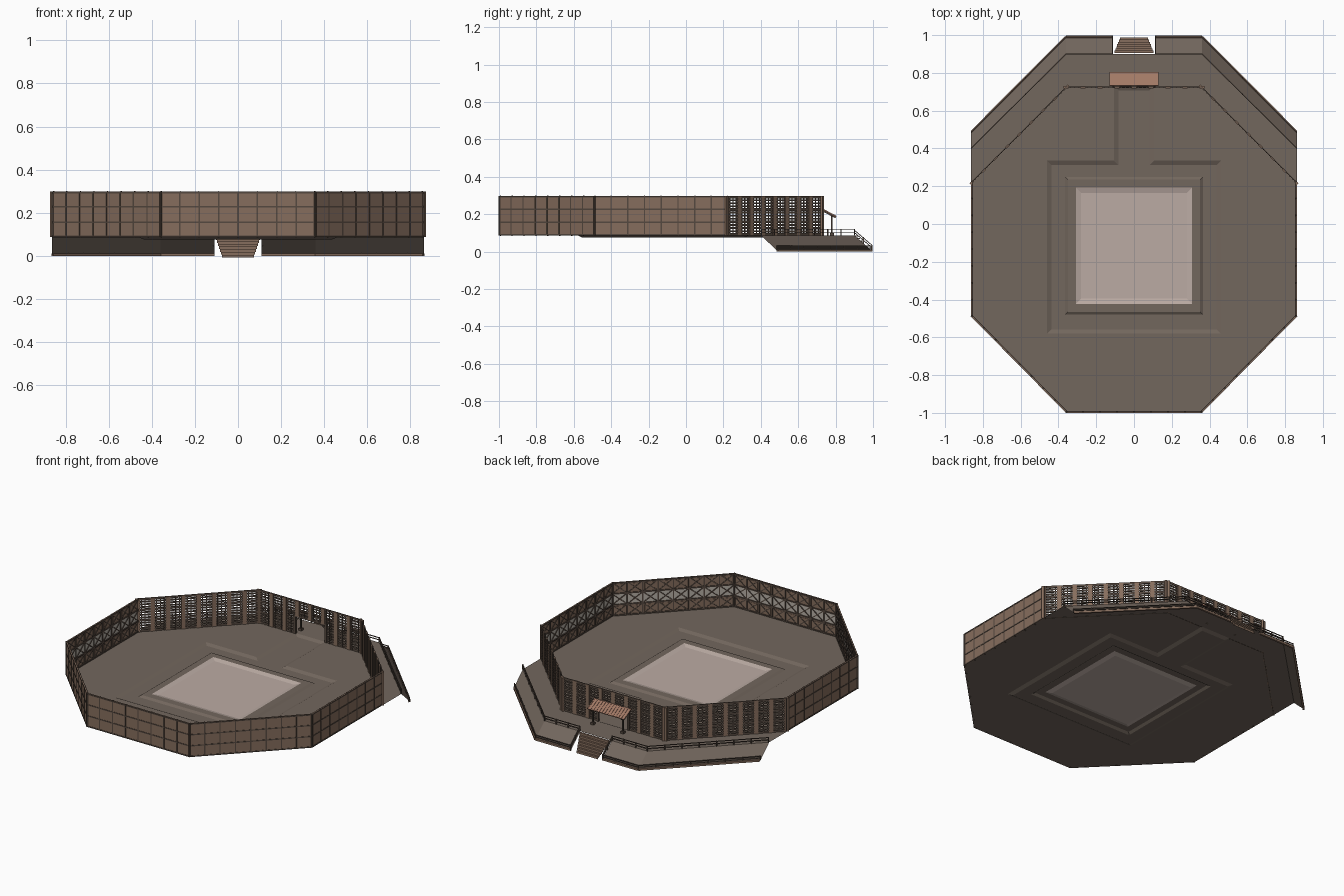
import bpy, bmesh
from mathutils import Vector, Matrix

if "Cube" in bpy.data.objects:
    bpy.data.objects.remove(bpy.data.objects["Cube"])

def mat(name, c):
    m = bpy.data.materials.new(name)
    m.diffuse_color = (*c, 1)
    m.use_nodes = True
    m.node_tree.nodes["Principled BSDF"].inputs["Base Color"].default_value = m.diffuse_color
    return m

STONE = mat("stone", (0.17, 0.135, 0.11))
WOOD = mat("wood", (0.24, 0.155, 0.11))
DARK = mat("dark_wood", (0.09, 0.065, 0.05))
MATS = mat("arena_mat", (0.50, 0.41, 0.37))
PALE = mat("paper", (0.48, 0.44, 0.39))
TILE = mat("roof_tile", (0.36, 0.19, 0.13))

def finish(name, bm, m):
    me = bpy.data.meshes.new(name)
    bm.to_mesh(me)
    bm.free()
    me.materials.append(m)
    ob = bpy.data.objects.new(name, me)
    bpy.context.collection.objects.link(ob)
    return ob

def beam(bm, a, b, w, h, up=(0, 0, 1)):
    """Box from a to b, w wide across, h tall along up."""
    a, b = Vector(a), Vector(b)
    x = (b - a).normalized()
    y = Vector(up).cross(x).normalized()
    z = x.cross(y)
    r = Matrix((x, y, z)).transposed().to_4x4()
    s = Matrix.Diagonal(((b - a).length, w, h, 1))
    bmesh.ops.create_cube(bm, size=1, matrix=Matrix.Translation((a + b) / 2) @ r @ s)

Z = 0.087        # floor level
LOW = 0.077      # trench level
TOP = 0.298      # wall top
OCT = [(-.36, -1), (.36, -1), (.863, -.49), (.863, .225), (.36, .73), (-.36, .73), (-.863, .225), (-.863, -.49)]

# ---- Floor: one sheet with a keyhole trench, raised ring and sunken mat
def loop(bm, pts, z):
    vs = [bm.verts.new((x, y, z)) for x, y in pts]
    es = [bm.edges.new((vs[i], vs[(i + 1) % len(vs)])) for i in range(len(vs))]
    return vs, es

def band(bm, a, b):
    n = len(a)
    for i in range(n):
        bm.faces.new((a[i], a[(i + 1) % n], b[(i + 1) % n], b[i]))

def keyhole(d):
    x, n = .46 - d, .105 - d
    return [(-x, -.58 + d), (x, -.58 + d), (x, .335 - d), (n, .335 - d), (n, .73 - d),
            (-n, .73 - d), (-n, .335 - d), (-x, .335 - d)]

def square(h):
    return [(-h, -.115 - h), (h, -.115 - h), (h, -.115 + h), (-h, -.115 + h)]

DECK = [(-.863, .40), (-.36, .90), (.36, .90), (.863, .40)]
FOOT = [(-.863, .485), (-.36, .99), (.36, .99), (.863, .485)]
bm = bmesh.new()
outer = loop(bm, OCT[:3] + DECK[::-1] + [OCT[7]], Z)
k0, k1 = loop(bm, keyhole(0), Z), loop(bm, keyhole(.022), LOW)
s0, s1, s2 = loop(bm, square(.365), LOW), loop(bm, square(.35), Z), loop(bm, square(.308), Z)
s3 = loop(bm, square(.28), LOW + .002)
bmesh.ops.triangle_fill(bm, use_beauty=True, edges=outer[1] + k0[1], normal=(0, 0, 1))
bmesh.ops.triangle_fill(bm, use_beauty=True, edges=k1[1] + s0[1], normal=(0, 0, 1))
band(bm, k0[0], k1[0])
band(bm, s0[0], s1[0])
band(bm, s1[0], s2[0])
bmesh.ops.recalc_face_normals(bm, faces=bm.faces)
floor = finish("floor", bm, STONE)

# Pale sunken mat
bm = bmesh.new()
a, b = loop(bm, square(.308), Z)[0], loop(bm, square(.28), LOW + .002)[0]
band(bm, a, b)
bm.faces.new(b)
finish("arena_mat", bm, MATS)

# ---- Sloped bank on the three back sides, open at the stairs
bm = bmesh.new()
for s in (-1, 1):
    top = [(s * .11, .90), (s * .36, .90), (s * .863, .40)]
    foot = [(s * .11, .99), (s * .36, .99), (s * .863, .485)]
    for i in (0, 1):
        q = [(*top[i], Z), (*top[i + 1], Z), (*foot[i + 1], .008), (*foot[i], .008)]
        bm.faces.new([bm.verts.new(p) for p in q])
finish("sloped_bank", bm, STONE)

# ---- Stairs, narrowing towards the bottom
bm = bmesh.new()
N = 7
for i in range(N):
    w = .103 - .028 * i / (N - 1)
    y, z = .905 + .082 * i / N, Z - (Z - .006) * i / (N - 1)
    beam(bm, (-w, y + .006, z - .003), (w, y + .006, z - .003), .0125, .006)
    beam(bm, (-w, y + .011, z - .008), (w, y + .011, z - .008), .002, .012)
finish("stairs", bm, WOOD)

# ---- Railings: deck edge, bank foot and beside the stairs
bm = bmesh.new()
def rail(a, b, posts, h):
    a, b = Vector(a), Vector(b)
    for z in (h, h * .55):
        beam(bm, a + Vector((0, 0, z)), b + Vector((0, 0, z)), .005, .004)
    for i in range(posts + 1):
        p = a.lerp(b, i / posts)
        beam(bm, p, p + Vector((0, 0, h + .003)), .006, .006, (1, 0, 0))

for s in (-1, 1):
    rail((s * .113, .90, Z), (s * .36, .90, Z), 3, .03)
    rail((s * .36, .90, Z), (s * .86, .403, Z), 7, .03)
    rail((s * .113, .99, .006), (s * .36, .99, .006), 3, .024)
    rail((s * .36, .99, .006), (s * .86, .487, .006), 7, .024)
    rail((s * .113, .90, Z), (s * .113, .995, .006), 2, .028)
finish("railings", bm, DARK)
bm = bmesh.new()
for s in (-1, 1):
    beam(bm, (s * .11, .992, .006), (s * .36, .992, .006), .012, .012)
    beam(bm, (s * .36, .992, .006), (s * .86, .489, .006), .012, .012)
finish("bank_edge_board", bm, WOOD)

# ---- Walls
def at(p, q, u, z, d=0):
    """Point u along wall p-q, at height z, d inwards."""
    t = (q - p).normalized()
    return Vector((*(p + t * u + Vector((-t.y, t.x)) * d), z))

def strip(bm, p, q, u0, z0, u1, z1, d, w, thick):
    n = at(p, q, 0, 0, 1) - at(p, q, 0, 0, 0)
    beam(bm, at(p, q, u0, z0, d), at(p, q, u1, z1, d), w, thick, n)

panels, battens, paper, slats, pillars = [bmesh.new() for _ in range(5)]
ROWS = [Z, .157, .227, TOP]
mid = (Z + TOP) / 2
for i in range(8):
    p, q = Vector(OCT[i]), Vector(OCT[(i + 1) % 8])
    L, n = (q - p).length, 8
    if i not in (3, 4, 5):
        # solid wall: boards outside, cross-braced frame inside
        strip(panels, p, q, 0, mid, L, mid, .004, TOP - Z, .004)
        strip(paper, p, q, 0, mid, L, mid, .0068, .06, .001)
        for z in ROWS:
            zz = min(max(z, Z + .004), TOP - .004)
            strip(battens, p, q, 0, zz, L, zz, .0055, .007, .011)
        for k in range(n + 1):
            u = L * k / n
            strip(battens, p, q, u, Z, u, TOP, .0055, .007, .011)
            if k < n:
                for r in range(3):
                    v = u + L / n
                    strip(battens, p, q, u, ROWS[r], v, ROWS[r + 1], .009, .006, .004)
                    strip(battens, p, q, u, ROWS[r + 1], v, ROWS[r], .009, .006, .004)
                    if r != 1:
                        m = (ROWS[r] + ROWS[r + 1]) / 2
                        strip(panels, p, q, u + .012, m, v - .012, m, .0075, .05, .002)
    else:
        # open slatted wall; the middle one has a doorway
        def spans(z):
            if i == 4 and z < .20:
                return [(0, L / 2 - .105), (L / 2 + .105, L)]
            return [(0, L)]
        for k in range(13):
            z = Z + .006 + (TOP - Z - .012) * k / 12
            for a, b in spans(z):
                strip(slats, p, q, a, z, b, z, .005, .009 if k % 4 else .014, .004)
        for k in range(n * 4 + 1):
            u = L * k / (n * 4)
            door = i == 4 and abs(u - L / 2) < .104
            z0 = .20 if door else Z
            if k % 4 == 0:
                strip(pillars, p, q, u, z0, u, TOP, .006, .026, .011)
            else:
                strip(slats, p, q, u, z0, u, TOP, .008, .006, .003)
finish("wall_panels", panels, WOOD)
finish("wall_frame", battens, DARK)
finish("paper_windows", paper, PALE)
finish("slatted_walls", slats, DARK)
finish("slatted_wall_pillars", pillars, WOOD)

# ---- Doorway frame
bm = bmesh.new()
for s in (-1, 1):
    beam(bm, (s * .108, .727, Z), (s * .108, .727, .20), .012, .014, (1, 0, 0))
    beam(bm, (s * .108, .727, .172), (s * .07, .727, .20), .008, .010, (0, 1, 0))
beam(bm, (-.115, .727, .20), (.115, .727, .20), .014, .012)
finish("door_frame", bm, DARK)

# ---- Entrance canopy with tiled roof and two posts
bm = bmesh.new()
beam(bm, (0, .732, .225), (0, .803, .187), .26, .005)
for k in range(14):
    x = -.126 + .252 * k / 13
    beam(bm, (x, .732, .2285), (x, .803, .1905), .007, .003)
finish("canopy_roof", bm, TILE)
bm = bmesh.new()
for s in (-1, 1):
    x = s * .105
    beam(bm, (x, .78, Z), (x, .78, .196), .009, .009, (1, 0, 0))
    beam(bm, (x, .78, Z), (x, .78, Z + .014), .02, .02, (1, 0, 0))
    beam(bm, (x, .732, .218), (x, .80, .182), .007, .007)
    beam(bm, (x, .78, .165), (x - s * .03, .78, .193), .005, .005)
beam(bm, (-.125, .78, .193), (.125, .78, .193), .008, .008)
finish("canopy_frame", bm, DARK)
